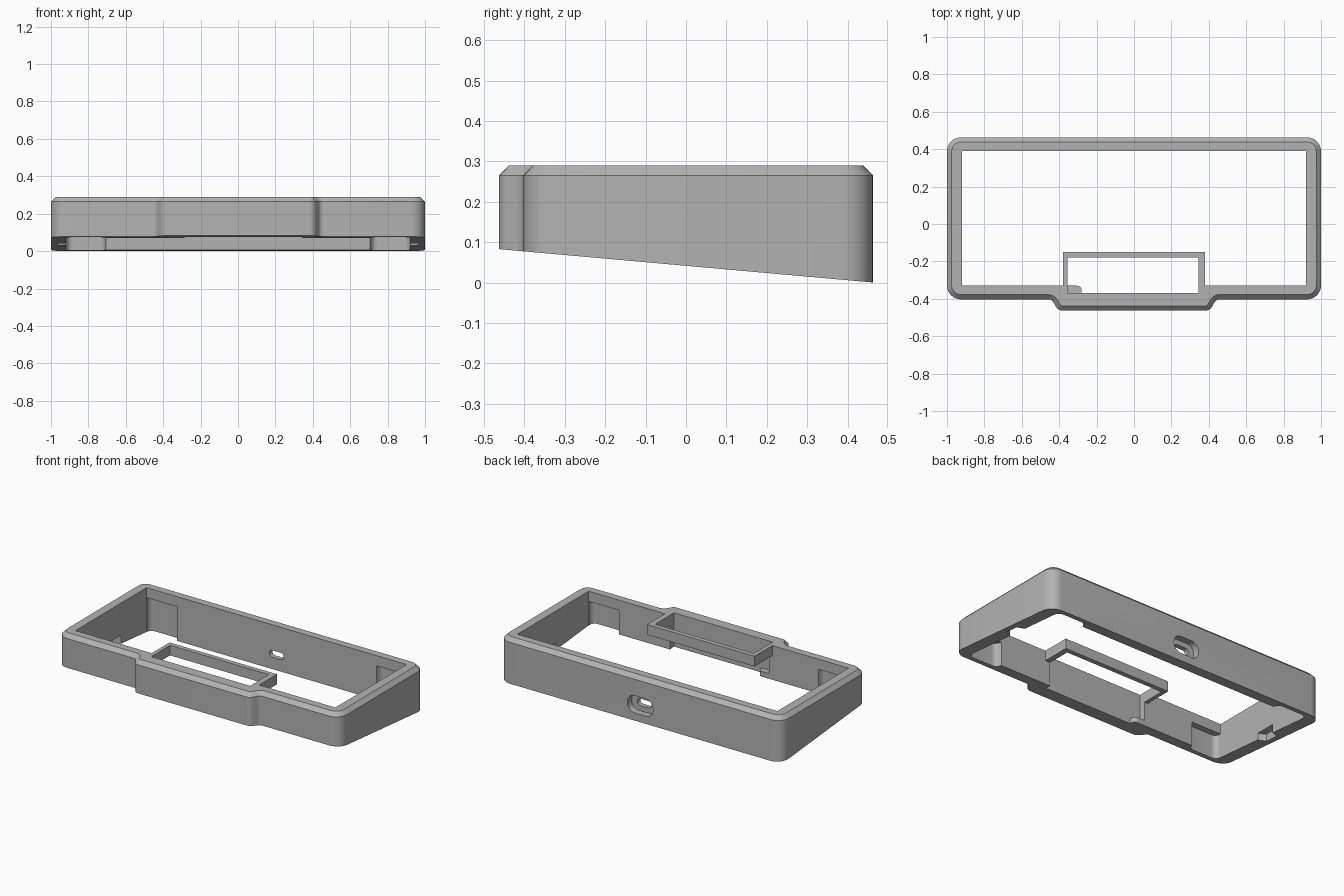
import bpy, bmesh, math
from mathutils import Vector

cube = bpy.data.objects.get("Cube")
if cube:
    bpy.data.objects.remove(cube, do_unlink=True)

grey = bpy.data.materials.new("plain_grey")
grey.use_nodes = True
COLOUR = (0.45, 0.45, 0.45, 1)
grey.diffuse_color = COLOUR
grey.node_tree.nodes["Principled BSDF"].inputs["Base Color"].default_value = COLOUR


def rounded(corners, steps=8):
    """Fillet a list of (x, y, radius) corners."""
    out = []
    for i, (x, y, r) in enumerate(corners):
        p = Vector((x, y))
        if r == 0:
            out.append(p)
            continue
        a = (Vector(corners[i - 1][:2]) - p).normalized()
        b = (Vector(corners[(i + 1) % len(corners)][:2]) - p).normalized()
        half = a.angle(b) / 2
        centre = p + (a + b).normalized() * r / math.sin(half)
        start = p + a * r / math.tan(half) - centre
        end = p + b * r / math.tan(half) - centre
        sweep = math.pi - 2 * half
        for k in range(steps + 1):
            t = k / steps
            out.append(centre + (start * math.sin((1 - t) * sweep)
                                 + end * math.sin(t * sweep)) / math.sin(sweep))
    return out


def prism(name, points, lo, hi, axis="z", chamfer=0):
    """Extrude a 2D profile along an axis, optionally chamfering the top rim."""
    place = {"x": lambda u, v, w: (w, u, v),
             "y": lambda u, v, w: (u, w, v),
             "z": lambda u, v, w: (u, v, w)}[axis]
    bm = bmesh.new()
    base = bm.faces.new([bm.verts.new(place(p[0], p[1], lo)) for p in points])
    ext = bmesh.ops.extrude_face_region(bm, geom=[base])["geom"]
    top = [g for g in ext if isinstance(g, bmesh.types.BMVert)]
    bmesh.ops.translate(bm, verts=top, vec=place(0, 0, hi - lo))
    bmesh.ops.recalc_face_normals(bm, faces=bm.faces)
    if chamfer:
        rim = [g for g in ext if isinstance(g, bmesh.types.BMEdge)]
        bmesh.ops.bevel(bm, geom=rim, offset=chamfer, segments=1,
                        affect="EDGES", profile=0.5)
    mesh = bpy.data.meshes.new(name)
    bm.to_mesh(mesh)
    bm.free()
    obj = bpy.data.objects.new(name, mesh)
    bpy.context.collection.objects.link(obj)
    return obj


def rect(x0, x1, y0, y1, r=0):
    return rounded([(x0, y0, r), (x1, y0, r), (x1, y1, r), (x0, y1, r)])


def combine(target, tool, operation="DIFFERENCE"):
    bpy.context.view_layer.objects.active = target
    mod = target.modifiers.new("shape", "BOOLEAN")
    mod.operation, mod.solver, mod.object = operation, "EXACT", tool
    bpy.ops.object.modifier_apply(modifier=mod.name)
    bpy.data.objects.remove(tool, do_unlink=True)


TOP, LEDGE = 0.29, 0.225

# Outer shell with a shallow bulge along the front
half = [(0.405, -0.463, 0.04), (0.44, -0.403, 0.03),
        (1, -0.403, 0.075), (1, 0.463, 0.075)]
outline = half + [(-x, y, r) for x, y, r in reversed(half)]
frame = prism("case_frame", rounded(outline), -0.05, TOP, chamfer=0.025)
combine(frame, prism("main_opening", rect(-0.92, 0.92, -0.33, 0.39), -0.2, 0.5))

# Shallow window surround reaching into the opening
combine(frame, prism("window_surround", rect(-0.38, 0.38, -0.35, -0.15), LEDGE, TOP), "UNION")
combine(frame, prism("window_opening", rect(-0.355, 0.345, -0.37, -0.18), -0.2, 0.5))

# Small rounded foot inside the front pocket
foot = rounded([(-0.37, -0.38, 0), (-0.28, -0.38, 0), (-0.28, -0.33, 0.025), (-0.37, -0.33, 0)])
combine(frame, prism("pocket_foot", foot, 0.03, 0.105), "UNION")

# Corner recesses in the front and back walls, notches in the side walls
for side in (-1, 1):
    for wall, out in ((0.39, 1), (-0.33, -1)):
        deep = wall + out * 0.04
        near = wall - out * 0.02
        pts = rounded([(side * 0.919, near, 0), (side * 0.919, deep, 0.035),
                       (side * 0.72, deep, 0.035), (side * 0.70, near, 0)])
        combine(frame, prism("corner_recess", pts, -0.2, LEDGE))
    notch = [(side * 0.90, -0.01), (side * 0.965, 0.02),
             (side * 0.965, 0.11), (side * 0.90, 0.14)]
    combine(frame, prism("side_notch", notch, -0.2, 0.085))

# Socket hole in the back wall: wide outer pocket, smaller through hole
combine(frame, prism("socket_pocket", rect(-0.09, 0.09, 0.05, 0.16, 0.05), 0.42, 0.6, "y"))
combine(frame, prism("socket_hole", rect(-0.05, 0.05, 0.083, 0.127, 0.02), 0.3, 0.6, "y"))

# Sloping underside
slope = [(-0.6, 0.095), (0.6, -0.012), (0.6, -0.5), (-0.6, -0.5)]
combine(frame, prism("underside_cut", slope, -1.5, 1.5, "x"))

frame.data.materials.clear()
frame.data.materials.append(grey)
for poly in frame.data.polygons:
    poly.material_index = 0
bpy.ops.object.select_all(action="DESELECT")
frame.select_set(True)
bpy.context.view_layer.objects.active = frame
bpy.ops.object.shade_smooth_by_angle(angle=math.radians(30))
